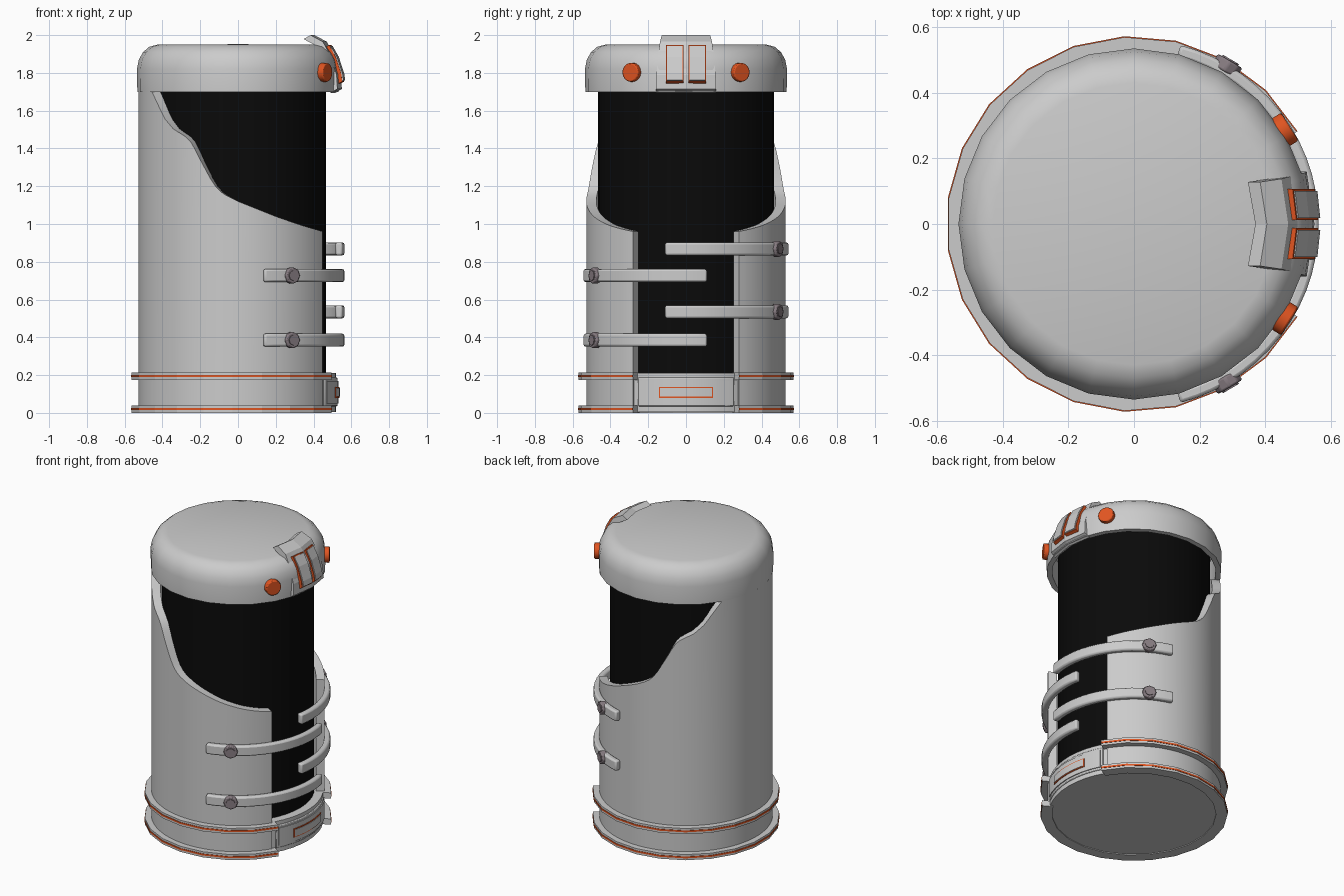
import bpy, bmesh
from math import sin, cos, radians, sqrt, acos, degrees, pi
from mathutils import Matrix, Vector

if "Cube" in bpy.data.objects:
    bpy.data.objects.remove(bpy.data.objects["Cube"])


def material(name, rgb):
    m = bpy.data.materials.new(name)
    m.diffuse_color = (*rgb, 1)
    m.use_nodes = True
    m.node_tree.nodes["Principled BSDF"].inputs["Base Color"].default_value = m.diffuse_color
    return m


BLACK = material("black", (0.003, 0.003, 0.003))
ORANGE = material("orange", (0.75, 0.09, 0.015))
BOLT = material("bolt_grey", (0.24, 0.2, 0.22))


def finish(name, bm, mat=None, smooth=30, bevel=0):
    bmesh.ops.recalc_face_normals(bm, faces=bm.faces)
    me = bpy.data.meshes.new(name)
    bm.to_mesh(me)
    bm.free()
    ob = bpy.data.objects.new(name, me)
    bpy.context.collection.objects.link(ob)
    if mat:
        me.materials.append(mat)
    if bevel:
        b = ob.modifiers.new("bevel", 'BEVEL')
        b.width, b.segments, b.limit_method = bevel, 2, 'ANGLE'
        b.angle_limit = radians(40)
    if smooth:
        bpy.ops.object.select_all(action='DESELECT')
        ob.select_set(True)
        bpy.context.view_layer.objects.active = ob
        bpy.ops.object.shade_smooth_by_angle(angle=radians(smooth))
    return ob


def skin(sections):
    """Closed solid through a row of matching cross-sections."""
    bm = bmesh.new()
    rows = [[bm.verts.new(p) for p in s] for s in sections]
    for a, b in zip(rows, rows[1:]):
        for i in range(len(a)):
            j = (i + 1) % len(a)
            bm.faces.new((a[i], a[j], b[j], b[i]))
    bm.faces.new(rows[0])
    bm.faces.new(rows[-1][::-1])
    return bm


def arc_block(name, r0, r1, z0, top, a0, a1, n, **kw):
    """Curved bar around the z axis; top is a height or a function of degrees."""
    secs = []
    for i in range(n + 1):
        d = a0 + (a1 - a0) * i / n
        c, s = cos(radians(d)), sin(radians(d))
        z1 = top(d) if callable(top) else top
        secs.append([(r * c, r * s, z) for r, z in ((r0, z0), (r1, z0), (r1, z1), (r0, z1))])
    return finish(name, skin(secs), **kw)


def lathe(name, prof, n, **kw):
    bm = bmesh.new()
    vs = [bm.verts.new((r, 0, z)) for r, z in prof]
    es = [bm.edges.new(p) for p in zip(vs, vs[1:])]
    bmesh.ops.spin(bm, geom=vs + es, axis=(0, 0, 1), cent=(0, 0, 0), angle=2 * pi, steps=n)
    bmesh.ops.remove_doubles(bm, verts=bm.verts, dist=1e-4)
    return finish(name, bm, **kw)


def stud(name, deg, z, rad, r0, r1, n, **kw):
    """Short cylinder pointing outwards from the body."""
    bm = bmesh.new()
    out = Vector((cos(radians(deg)), sin(radians(deg)), 0))
    m = Matrix.Translation(out * (r0 + r1) / 2 + Vector((0, 0, z))) @ out.to_track_quat('Z', 'Y').to_matrix().to_4x4()
    bmesh.ops.create_cone(bm, cap_ends=True, segments=n, radius1=rad, radius2=rad, depth=r1 - r0, matrix=m)
    return finish(name, bm, **kw)


# Inner core and base
lathe("inner_core", [(0, 0.2), (0.465, 0.2), (0.465, 1.88), (0, 1.88)], 48, mat=BLACK)
lathe("base_drum", [(0, 0.005), (0.52, 0.005), (0.52, 0.212), (0, 0.212)], 48)

# Outer shell with the sweeping cut edge, same on both sides
EDGE = [(0.45, 0.96), (0.33, 0.995), (0.2, 1.04), (0.0, 1.12), (-0.08, 1.16), (-0.13, 1.21),
        (-0.2, 1.34), (-0.245, 1.43), (-0.28, 1.465), (-0.34, 1.5), (-0.39, 1.56), (-0.46, 1.71), (-0.53, 1.71)]


def shell_top(d):
    x = 0.528 * cos(radians(d))
    if x >= EDGE[0][0]:
        return EDGE[0][1]
    for (xa, za), (xb, zb) in zip(EDGE, EDGE[1:]):
        if x >= xb:
            return za + (zb - za) * (xa - x) / (xa - xb)
    return EDGE[-1][1]


arc_block("outer_shell", 0.475, 0.528, 0.005, shell_top, 32, 328, 96)

# Base rings with orange inlay
for label, z in (("lower", 0.0), ("upper", 0.175)):
    arc_block(label + "_ring", 0.5, 0.57, z, z + 0.038, 29.5, 330.5, 19, smooth=0)
    arc_block(label + "_ring_stripe", 0.51, 0.573, z + 0.014, z + 0.025, 29.6, 330.4, 19, smooth=0, mat=ORANGE)

# Base name-plate: frame, recess panel, orange-edged label
arc_block("base_plate", 0.49, 0.527, 0.035, 0.187, -29, 29, 8, bevel=0.005)
arc_block("base_plate_panel", 0.5, 0.533, 0.05, 0.17, -27, 27, 8)
arc_block("base_label_trim", 0.51, 0.537, 0.08, 0.138, -15.5, 15.5, 6, mat=ORANGE)
arc_block("base_label", 0.51, 0.54, 0.086, 0.132, -14.8, 14.8, 6)

# Four straps with bolts, alternating sides
for i, (z, side) in enumerate(((0.385, -1), (0.535, 1), (0.727, -1), (0.868, 1)), 1):
    arc_block(f"strap_{i}", 0.525, 0.563, z - 0.034, z + 0.034, side * 75.5, -side * 11.5, 16, bevel=0.01)
    stud(f"strap_bolt_{i}", side * 59.5, z, 0.044, 0.54, 0.577, 8, mat=BOLT, bevel=0.006)
    stud(f"strap_bolt_head_{i}", side * 59.5, z, 0.028, 0.54, 0.582, 8, mat=BOLT)

# Rounded hollow cap
lathe("cap", [(0, 1.88), (0.5, 1.88), (0.5, 1.7), (0.533, 1.7), (0.535, 1.82), (0.525, 1.87),
              (0.503, 1.91), (0.47, 1.938), (0.43, 1.949), (0, 1.952)], 24, smooth=35)
for side in (-1, 1):
    stud("cap_button_" + ("left" if side < 0 else "right"), side * 32, 1.803, 0.05, 0.49, 0.56, 16,
         mat=ORANGE, bevel=0.006)


def clasp_plate(name, prof, y0, y1, cols, lift, thick, **kw):
    """Plate that follows the clasp profile (radius, z, width factor)."""
    secs = []
    for k in range(cols + 1):
        y = y0 + (y1 - y0) * k / cols
        ring = [(r + lift, z + lift * 0.3, f) for r, z, f in prof]
        ring += [(r - thick, z - thick * 0.6, f) for r, z, f in reversed(prof)]
        secs.append([(sqrt(r * r - (y * f) ** 2), y * f, z) for r, z, f in ring])
    return finish(name, skin(secs), **kw)


# Clasp over the cap edge with two orange-trimmed pads
CLASP = [(0.405, 2.0, 0.8), (0.47, 1.965, 0.86), (0.515, 1.885, 0.93), (0.545, 1.79, 0.98), (0.55, 1.715, 1.0)]
PAD = [(0.484, 1.944, 1.0), (0.517, 1.88, 1.0), (0.546, 1.79, 1.0), (0.551, 1.75, 1.0)]
clasp_plate("clasp", CLASP, -0.16, 0.16, 2, 0, 0.035, smooth=0)
for side in (-1, 1):
    label = "left" if side < 0 else "right"
    clasp_plate("clasp_pad_trim_" + label, PAD, side * 0.012, side * 0.107, 1, 0.011, 0.02, smooth=0, mat=ORANGE)
    inner = [(r, z + dz, f) for (r, z, f), dz in zip(PAD, (-0.006, 0, 0, 0.006))]
    clasp_plate("clasp_pad_" + label, inner, side * 0.018, side * 0.101, 1, 0.017, 0.02, smooth=0)
